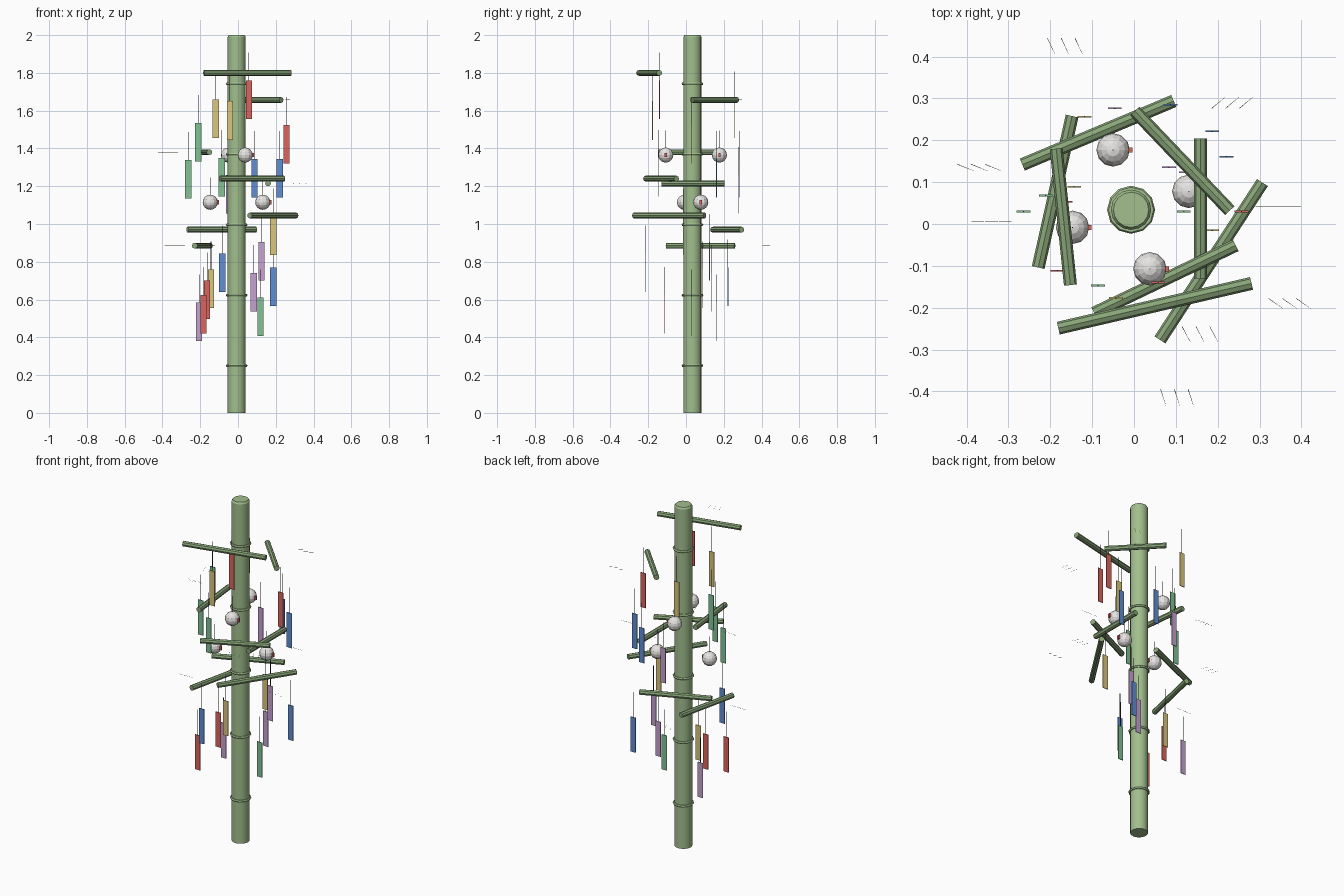
import bpy, math
from mathutils import Vector

if "Cube" in bpy.data.objects:
    bpy.data.objects.remove(bpy.data.objects["Cube"])


def material(name, rgb):
    m = bpy.data.materials.new(name)
    m.diffuse_color = (*rgb, 1)
    m.use_nodes = True
    m.node_tree.nodes["Principled BSDF"].inputs["Base Color"].default_value = m.diffuse_color
    return m


MATS = {
    "trunk": material("bamboo_light", (0.36, 0.52, 0.27)),
    "branch": material("bamboo_dark", (0.25, 0.38, 0.19)),
    "string": material("string_dark", (0.05, 0.05, 0.05)),
    "white": material("paper_white", (0.80, 0.78, 0.76)),
    "red": material("paper_red", (0.70, 0.13, 0.11)),
    "yellow": material("paper_yellow", (0.70, 0.57, 0.21)),
    "green": material("paper_green", (0.22, 0.54, 0.30)),
    "blue": material("paper_blue", (0.12, 0.27, 0.65)),
    "purple": material("paper_purple", (0.56, 0.36, 0.64)),
}


def finish(name, mat, smooth=False):
    ob = bpy.context.object
    ob.name = name
    ob.data.materials.append(MATS[mat])
    if smooth:
        bpy.ops.object.shade_smooth_by_angle(angle=math.radians(40))
    return ob


def rod(name, a, b, r, sides, mat, r2=None, smooth=False):
    a, b = Vector(a), Vector(b)
    d = b - a
    bpy.ops.mesh.primitive_cone_add(
        vertices=sides, radius1=r, radius2=r if r2 is None else r2,
        depth=d.length, location=(a + b) / 2,
        rotation=d.to_track_quat('Z', 'Y').to_euler())
    return finish(name, mat, smooth)


def box(name, loc, size, mat):
    bpy.ops.mesh.primitive_cube_add(size=1, location=loc)
    bpy.context.object.scale = size
    return finish(name, mat)


# main bamboo stalk with a slightly chamfered top
CX, CY = -0.007, 0.034
rod("stalk", (CX, CY, 0), (CX, CY, 1.99), 0.048, 16, "trunk", smooth=True)
rod("stalk_top", (CX, CY, 1.99), (CX, CY, 2.0), 0.048, 16, "trunk", r2=0.042)

# raised node rings
for i in range(5):
    bpy.ops.mesh.primitive_torus_add(
        major_radius=0.050, minor_radius=0.0075, major_segments=12,
        minor_segments=6, location=(CX, CY, 0.25 + 0.373 * i))
    finish(f"node_ring_{i}", "trunk", True)

# horizontal side branches: x1, y1, x2, y2, z
BRANCHES = [
    (-0.267, 0.142, 0.095, 0.294, 0.97),
    (-0.148, 0.258, -0.229, -0.104, 0.885),
    (-0.186, 0.180, -0.152, -0.146, 1.38),
    (0.002, 0.270, 0.229, 0.032, 1.657),
    (0.159, 0.204, 0.159, -0.130, 1.215),
    (0.307, 0.099, 0.062, -0.277, 1.045),
    (0.243, -0.051, -0.095, -0.213, 1.24),
    (0.281, -0.142, -0.181, -0.249, 1.80),
]
for i, (x1, y1, x2, y2, z) in enumerate(BRANCHES):
    rod(f"branch_{i}", (x1, y1, z), (x2, y2, z), 0.0155, 8, "branch")

# hanging paper strips: x, y, top z
STRIPS = {
    "yellow": [(-0.118, 0.256, 1.66), (-0.043, -0.177, 1.65),
               (0.187, -0.015, 1.04), (-0.143, 0.089, 0.76)],
    "red": [(0.058, -0.140, 1.76), (0.257, 0.030, 1.525),
            (-0.183, -0.112, 0.625), (-0.164, 0.053, 0.70)],
    "green": [(-0.211, 0.068, 1.535), (-0.264, 0.030, 1.34),
              (-0.086, -0.147, 1.35), (0.119, 0.030, 0.61)],
    "blue": [(0.087, 0.285, 1.345), (0.221, 0.161, 1.345),
             (0.187, 0.222, 0.77), (-0.084, -0.216, 0.845)],
    "purple": [(-0.046, 0.277, 1.26), (0.124, 0.124, 0.905),
               (0.084, 0.136, 0.74), (-0.206, 0.160, 0.585)],
}
for colour, places in STRIPS.items():
    for i, (x, y, z) in enumerate(places):
        box(f"{colour}_strip_{i}", (x, y, z - 0.102), (0.033, 0.004, 0.204), colour)
        rod(f"{colour}_strip_string_{i}", (x, y, z - 0.01), (x, y, z + 0.148),
            0.0015, 5, "string")

# round ornaments with a string and small side tab
for i, (x, y, z) in enumerate([(-0.050, 0.177, 1.365), (0.038, -0.107, 1.365),
                               (0.131, 0.078, 1.115), (-0.147, -0.008, 1.115)]):
    bpy.ops.mesh.primitive_uv_sphere_add(
        segments=12, ring_count=8, radius=0.04, location=(x, y, z))
    finish(f"ball_{i}", "white")
    rod(f"ball_string_{i}", (x, y, z + 0.03), (x, y, z + 0.13), 0.0015, 5, "string")
    box(f"ball_tab_{i}", (x + 0.039, y, z), (0.014, 0.012, 0.022), "red")

# sparse needle leaves past the branch tips: x, y, z, heading in degrees
LEAVES = [
    (-0.165, 0.425, 0.885, -65), (0.235, 0.290, 1.66, 40),
    (-0.370, 0.135, 1.38, -22), (-0.335, 0.005, 0.885, 0),
    (0.345, 0.041, 1.215, 0), (0.372, -0.190, 1.045, -35),
    (0.158, -0.264, 1.24, -62), (0.103, -0.415, 1.78, -72),
]
for i, (x, y, z, deg) in enumerate(LEAVES):
    h = math.radians(deg)
    d = Vector((math.cos(h), math.sin(h), 0)) * 0.021
    step = Vector((0.033, 0, 0))
    for k in (-1, 0, 1):
        c = Vector((x, y, z)) + step * k
        rod(f"leaf_{i}_{k + 1}", c - d, c + d, 0.0008, 3, "branch", r2=0.0003)
